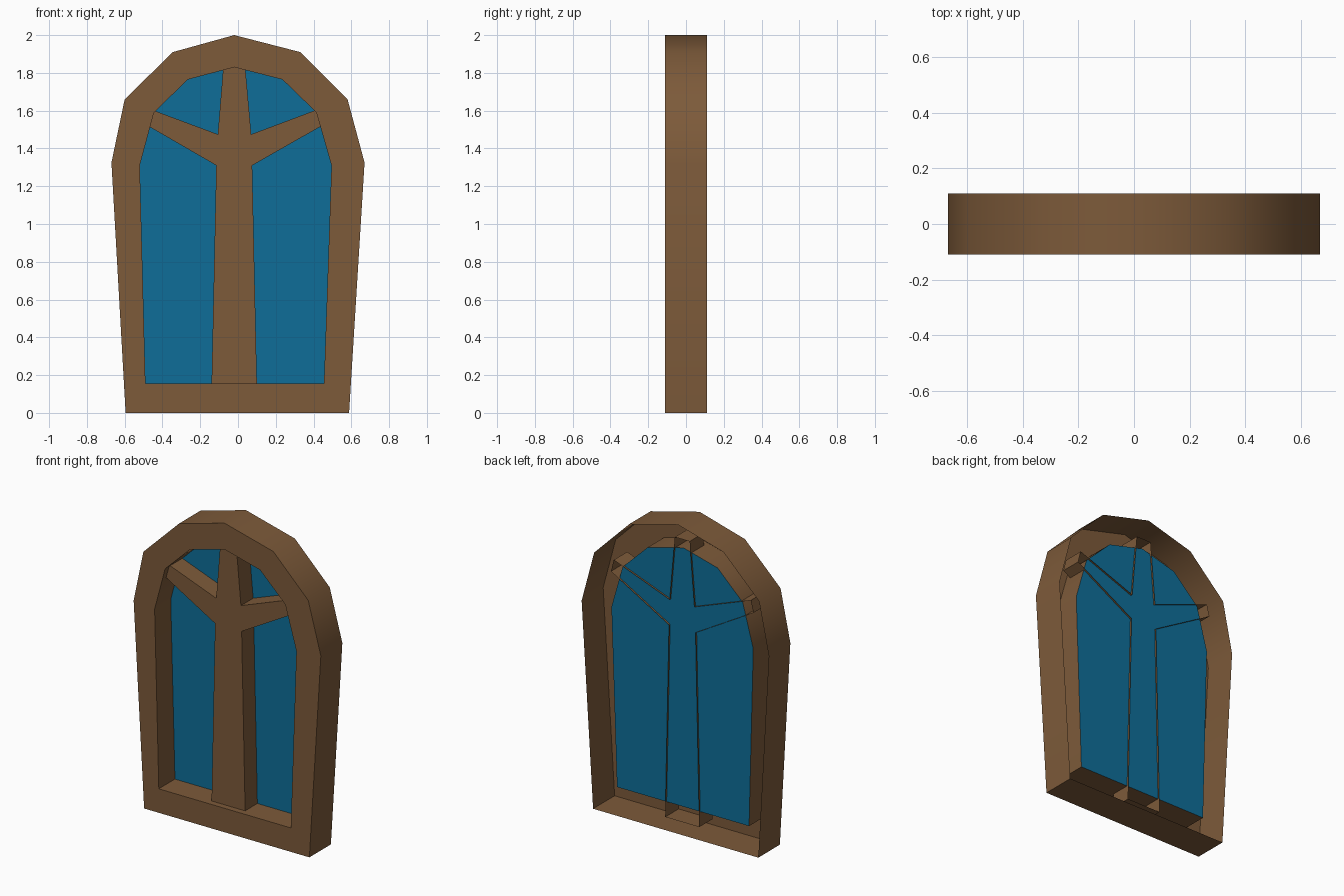
import bpy, bmesh, math

if "Cube" in bpy.data.objects:
    bpy.data.objects.remove(bpy.data.objects["Cube"])

FRONT, BACK = -0.11, 0.11
GLASS_Y = 0.055


def material(name, rgb):
    m = bpy.data.materials.new(name)
    m.diffuse_color = (*rgb, 1)
    m.use_nodes = True
    m.node_tree.nodes["Principled BSDF"].inputs["Base Color"].default_value = m.diffuse_color
    return m


wood = material("brown wood", (0.205, 0.103, 0.042))
blue = material("blue glass", (0.0044, 0.155, 0.315))


def finish(bm, name, mat):
    me = bpy.data.meshes.new(name)
    bm.to_mesh(me)
    bm.free()
    me.materials.append(mat)
    ob = bpy.data.objects.new(name, me)
    bpy.context.collection.objects.link(ob)
    return ob


def ring(bm, pts, y):
    return [bm.verts.new((x, y, z)) for x, z in pts]


def bridge(bm, a, b):
    n = len(a)
    for i in range(n):
        j = (i + 1) % n
        bm.faces.new((a[i], a[j], b[j], b[i]))


# Outlines run anticlockwise seen from the front
outer = [(-0.595, 0), (0.588, 0), (0.67, 1.325), (0.58, 1.66), (0.33, 1.91),
         (-0.02, 2.0), (-0.345, 1.91), (-0.6, 1.66), (-0.67, 1.325)]
inner = [(-0.49, 0.155), (0.455, 0.155), (0.495, 1.31), (0.415, 1.59), (0.235, 1.765),
         (-0.02, 1.83), (-0.265, 1.765), (-0.445, 1.59), (-0.52, 1.31)]
bars = [(-0.142, 0.06), (0.102, 0.06), (0.075, 1.31), (0.49, 1.546), (0.47, 1.625),
        (0.07, 1.475), (0.033, 1.89), (-0.073, 1.89), (-0.107, 1.475),
        (-0.51, 1.625), (-0.53, 1.55), (-0.115, 1.31)]

# Arched frame: outer wall, front face and inner wall, open at the back
bm = bmesh.new()
loops = [ring(bm, outer, BACK), ring(bm, outer, FRONT),
         ring(bm, inner, FRONT), ring(bm, inner, GLASS_Y)]
for a, b in zip(loops, loops[1:]):
    bridge(bm, a, b)
frame = finish(bm, "arched_frame", wood)
bpy.context.view_layer.objects.active = frame
frame.select_set(True)
bpy.ops.object.shade_smooth_by_angle(angle=math.radians(35))

# Branching bars: front face and walls that just pierce the glass, open at the back
bm = bmesh.new()
back, front = ring(bm, bars, GLASS_Y + 0.012), ring(bm, bars, -0.07)
bridge(bm, back, front)
bm.faces.new(front)
finish(bm, "branching_bars", wood)

# Glass pane fills the opening
bm = bmesh.new()
bm.faces.new(ring(bm, inner, GLASS_Y))
finish(bm, "glass_pane", blue)
